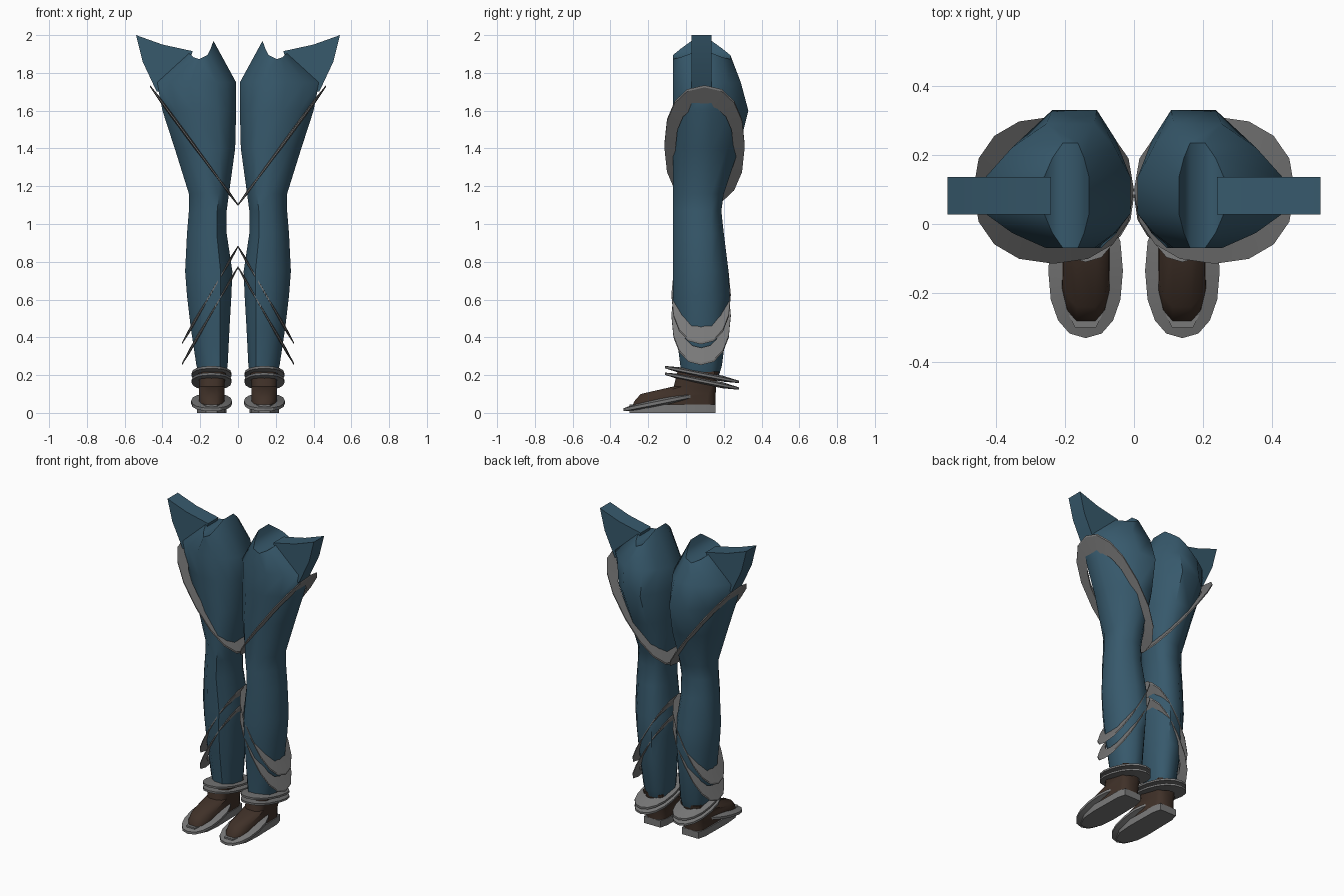
import bpy, bmesh, math

cube = bpy.data.objects.get("Cube")
if cube:
    bpy.data.objects.remove(cube)


def material(name, rgb):
    m = bpy.data.materials.new(name)
    m.use_nodes = True
    m.diffuse_color = (*rgb, 1)
    m.node_tree.nodes["Principled BSDF"].inputs["Base Color"].default_value = (*rgb, 1)
    return m


BLUE = material("blue cloth", (0.038, 0.1, 0.15))
BROWN = material("brown leather", (0.05, 0.03, 0.021))
GREY = material("grey metal", (0.19, 0.19, 0.19))


def finish(name, bm, mat, angle):
    """Turn a left-side bmesh into a mirrored pair."""
    bmesh.ops.recalc_face_normals(bm, faces=bm.faces)
    mesh = bpy.data.meshes.new(name)
    bm.to_mesh(mesh)
    bm.free()
    mesh.materials.append(mat)
    obj = bpy.data.objects.new(name, mesh)
    bpy.context.collection.objects.link(obj)
    obj.modifiers.new("Mirror", 'MIRROR')
    bpy.ops.object.select_all(action='DESELECT')
    obj.select_set(True)
    bpy.context.view_layer.objects.active = obj
    bpy.ops.object.shade_smooth_by_angle(angle=math.radians(angle))
    return obj


def bridge(bm, loops):
    for a, b in zip(loops, loops[1:]):
        for i in range(len(a)):
            j = (i + 1) % len(a)
            bm.faces.new((a[i], a[j], b[j], b[i]))


def section(x0, x1, y0, y1, fx, fy, bulge):
    """Rounded outline: four flats joined by slightly bulged corners."""
    xa, xb = [x0 + f * (x1 - x0) for f in fx]
    ya, yb = fy
    corners = [((x0, ya), (x0, y0), (xa, y0)), ((xb, y0), (x1, y0), (x1, ya)),
               ((x1, yb), (x1, y1), (xb, y1)), ((xa, y1), (x0, y1), (x0, yb))]
    pts = []
    for a, c, b in corners:
        mid = [(p + q) / 2 * (1 - bulge) + r * bulge for p, q, r in zip(a, b, c)]
        pts += [a, mid, b]
    return pts


def loft(name, rings, mat, fx, fy, bulge, angle, top=None):
    bm = bmesh.new()
    loops = []
    for k, (z, *box) in enumerate(rings):
        last = top and k == len(rings) - 1
        loops.append([bm.verts.new((x, y, top(x, y) if last else z))
                      for x, y in section(*box, fx, fy, bulge)])
    bridge(bm, loops)
    bm.faces.new(loops[0])
    # Cap with a strip of quads so the bent top follows its outline
    t = loops[-1]
    n = len(t)
    for i in range(n // 2 - 1):
        bm.faces.new((t[i], t[i + 1], t[n - 2 - i], t[n - 1 - i]))
    return finish(name, bm, mat, angle)


def blade_ring(name, cx, cy, rx, ry, z, sx=0, sy=0, inner=0.72, thick=0.014):
    """Tilted flat ring that thins toward its outer edge."""
    bm = bmesh.new()
    loops = []
    for scale, dz in ((inner, thick), (1, thick * 0.4), (1, -thick * 0.4), (inner, -thick)):
        loop = []
        for i in range(16):
            a = math.tau * i / 16
            dx, dy = [math.copysign(abs(c) ** 0.88, c) * r * scale
                      for c, r in ((math.cos(a), rx), (math.sin(a), ry))]
            loop.append(bm.verts.new((cx + dx, cy + dy, z + sx * dx + sy * dy + dz)))
        loops.append(loop)
    bridge(bm, loops + loops[:1])
    return finish(name, bm, GREY, 25)


def prism_faces(bm, a, b):
    bridge(bm, [a, b])
    bm.faces.new(a)
    bm.faces.new(b)


# Trouser legs, ankle to hip
legs = [(0.20, 0.065, 0.205, -0.03, 0.175),
        (0.25, 0.055, 0.22, -0.03, 0.19),
        (0.45, 0.045, 0.25, -0.055, 0.215),
        (0.62, 0.035, 0.27, -0.07, 0.232),
        (0.75, 0.03, 0.28, -0.07, 0.225),
        (0.95, 0.06, 0.27, -0.07, 0.2),
        (1.07, 0.06, 0.26, -0.07, 0.187),
        (1.16, 0.048, 0.26, -0.07, 0.2),
        (1.4, 0.015, 0.335, -0.07, 0.28),
        (1.6, 0.01, 0.40, -0.07, 0.33),
        (1.75, 0.01, 0.43, -0.07, 0.29),
        (1.9, 0.13, 0.26, -0.07, 0.235)]
loft("trouser_legs", legs, BLUE, (0.25, 0.58), (0.03, 0.135), 0.12, 50,
     top=lambda x, y: 1.97 - 0.5 * (x - 0.13) - 0.6 * max(0, 0.03 - y, y - 0.135))

# Pointed hip tabs
bm = bmesh.new()
tab = [(0.24, 1.915), (0.4, 1.95), (0.54, 2.0), (0.505, 1.86), (0.43, 1.7), (0.3, 1.72)]
prism_faces(bm, *[[bm.verts.new((x, y, z)) for x, z in tab] for y in (0.028, 0.136)])
finish("hip_tabs", bm, BLUE, 30)

# Boots
boots = [(0.03, 0.07, 0.208, -0.285, 0.155),
         (0.06, 0.07, 0.208, -0.275, 0.155),
         (0.1, 0.072, 0.206, -0.24, 0.157),
         (0.14, 0.072, 0.206, -0.065, 0.16),
         (0.22, 0.065, 0.21, -0.045, 0.175)]
bm_boot = bmesh.new()
boot_loops = []
for z, x0, x1, y0, y1 in boots:
    d = y1 - y0
    pts = section(x0, x1, y0, y1, (0.3, 0.7), (y0 + 0.2 * d, y1 - 0.1 * d), 0.3)
    boot_loops.append([bm_boot.verts.new((x, y, z)) for x, y in pts])
bridge(bm_boot, boot_loops)
bm_boot.faces.new(boot_loops[0])
bm_boot.faces.new(boot_loops[-1])
finish("boots", bm_boot, BROWN, 45)

# Pointed soles
bm = bmesh.new()
half = [(0.06, 0.156), (0.074, 0.1), (0.078, -0.12), (0.07, -0.22), (0.03, -0.3)]
outline = [(0.14 + x, y) for x, y in half] + [(0.14 - x, y) for x, y in reversed(half)]
prism_faces(bm, *[[bm.verts.new((x, y, z)) for x, y in outline] for z in (0, 0.045)])
finish("soles", bm, GREY, 30)

# Blade rings around toes, ankles, shins and thighs
blade_ring("toe_guards", 0.14, -0.135, 0.108, 0.195, 0.056, sy=0.2, inner=0.6, thick=0.02)
for name, z in (("upper_ankle_rings", 0.203), ("lower_ankle_rings", 0.168)):
    blade_ring(name, 0.14, 0.085, 0.106, 0.195, z, sy=-0.2, inner=0.55, thick=0.016)
for name, z in (("upper_shin_rings", 0.625), ("lower_shin_rings", 0.515)):
    blade_ring(name, 0.148, 0.08, 0.148, 0.157, z, sx=-1.73)
blade_ring("thigh_rings", 0.2325, 0.098, 0.2325, 0.213, 1.415, sx=1.35)
